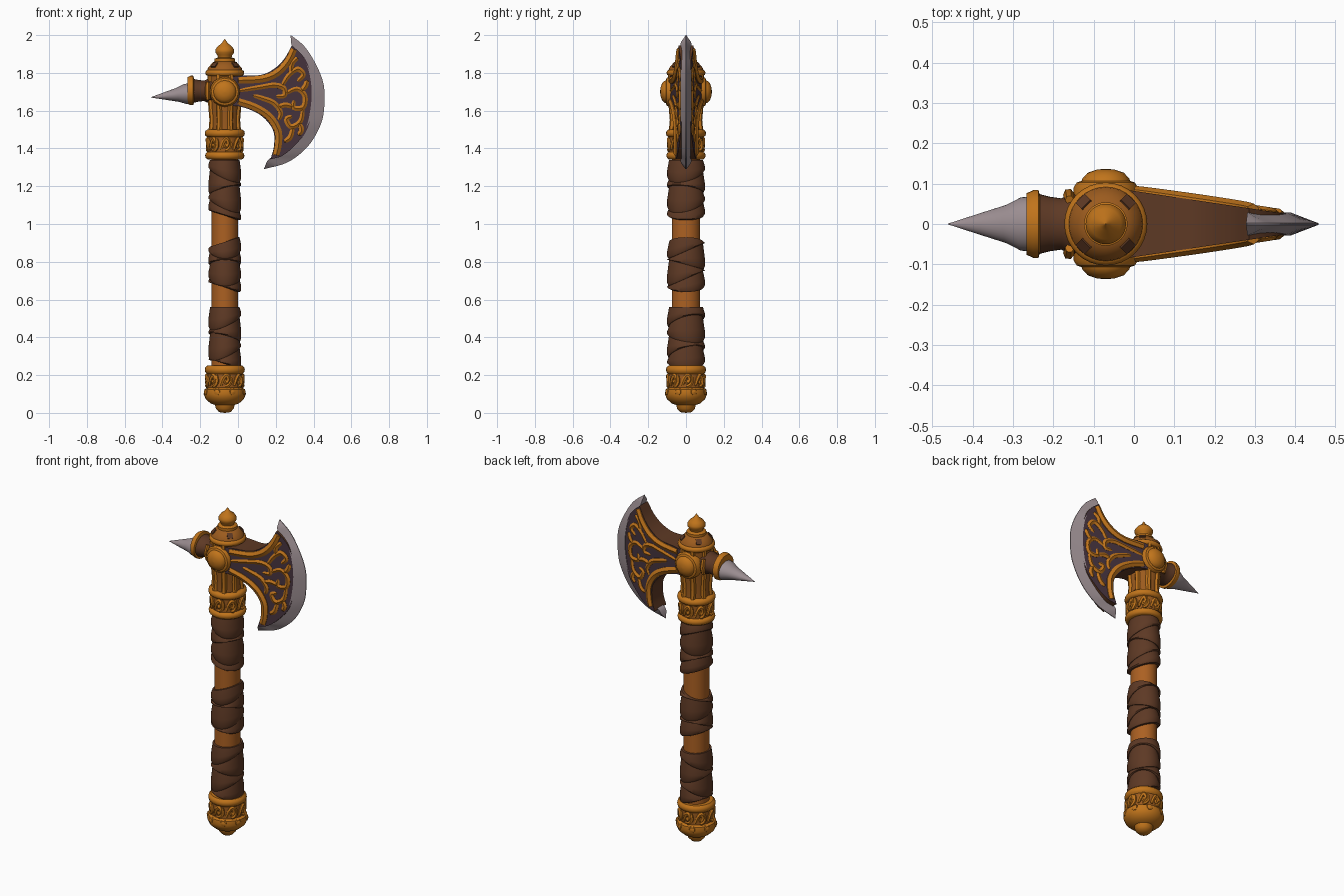
import bpy, bmesh, math
from mathutils import Vector

if "Cube" in bpy.data.objects:
    bpy.data.objects.remove(bpy.data.objects["Cube"])

AX = -0.07  # x of the shaft axis


def mat(name, r, g, b):
    m = bpy.data.materials.new(name)
    m.diffuse_color = (r, g, b, 1)
    m.use_nodes = True
    m.node_tree.nodes["Principled BSDF"].inputs["Base Color"].default_value = m.diffuse_color
    return m


GOLD = mat("gold", 0.53, 0.175, 0.011)
BRONZE = mat("dark_bronze", 0.33, 0.105, 0.013)
WOOD = mat("handle_wood", 0.41, 0.118, 0.016)
LEATHER = mat("leather", 0.111, 0.041, 0.018)
STEEL = mat("steel", 0.33, 0.27, 0.285)
PANEL = mat("dark_panel", 0.063, 0.035, 0.049)


def finish(name, bm, mats, angle=40):
    bmesh.ops.recalc_face_normals(bm, faces=bm.faces)
    me = bpy.data.meshes.new(name)
    bm.to_mesh(me)
    bm.free()
    ob = bpy.data.objects.new(name, me)
    bpy.context.collection.objects.link(ob)
    for m in mats:
        me.materials.append(m)
    bpy.ops.object.select_all(action='DESELECT')
    ob.select_set(True)
    bpy.context.view_layer.objects.active = ob
    bpy.ops.object.shade_smooth_by_angle(angle=math.radians(angle))
    return ob


def smooth(pts, n=6):
    """Catmull-Rom resampling of a point list."""
    p = [Vector(q) for q in pts]
    p = [2 * p[0] - p[1]] + p + [2 * p[-1] - p[-2]]
    out = []
    for i in range(1, len(p) - 2):
        a, b, c, d = p[i - 1:i + 3]
        for k in range(n):
            t = k / n
            out.append(0.5 * (2 * b + (c - a) * t + (2 * a - 5 * b + 4 * c - d) * t * t
                              + (3 * b - a - 3 * c + d) * t ** 3))
    return out + [p[-2]]


def lathe(name, prof, m, centre=(AX, 0, 0), direction=(0, 0, 1), scale=(1, 1, 1),
          segs=32, shear=None):
    """Spin (radius, height) pairs; shear(angle, height) may move the heights."""
    bm = bmesh.new()
    q = Vector((0, 0, 1)).rotation_difference(Vector(direction))
    rings = []
    for r, h in prof:
        ring = []
        for i in range(segs):
            a = 2 * math.pi * i / segs
            z = shear(a, h) if shear else h
            v = q @ Vector((r * math.cos(a), r * math.sin(a), z))
            ring.append(bm.verts.new(Vector(centre) + v * Vector(scale)))
        rings.append(ring)
    for a, b in zip(rings, rings[1:]):
        for i in range(segs):
            j = (i + 1) % segs
            bm.faces.new((a[i], a[j], b[j], b[i]))
    bm.faces.new(rings[0])
    bm.faces.new(rings[-1])
    return finish(name, bm, [m])


def tubes(name, paths, m, depth, taper=0.45):
    """Round strands along 3D paths, thinner at their ends."""
    cu = bpy.data.curves.new(name, 'CURVE')
    cu.dimensions = '3D'
    cu.bevel_depth, cu.bevel_resolution, cu.use_fill_caps = depth, 1, True
    for path in paths:
        sp = cu.splines.new('POLY')
        sp.points.add(len(path) - 1)
        for i, p in enumerate(path):
            t = i / (len(path) - 1)
            sp.points[i].co = (*p, 1)
            sp.points[i].radius = taper + (1 - taper) * math.sin(math.pi * t) ** 0.5 if 0 < t < 1 else taper
    ob = bpy.data.objects.new(name, cu)
    bpy.context.collection.objects.link(ob)
    cu.materials.append(m)
    bpy.ops.object.select_all(action='DESELECT')
    ob.select_set(True)
    bpy.context.view_layer.objects.active = ob
    bpy.ops.object.convert(target='MESH')
    bpy.ops.object.shade_smooth_by_angle(angle=math.radians(50))


# Shaft
lathe("shaft", [(0.07, 0.2), (0.07, 1.4)], WOOD, scale=(1, 1.07, 1))

# Three leather wraps with slanted ends, each of four overlapping tilted strips
for n, (z0, z1) in enumerate([(0.235, 0.56), (0.64, 0.93), (1.02, 1.34)]):

    def slanted(k, a, z0=z0, z1=z1, n=n):
        slant = 0.025 * (1 - math.cos(a))
        if k == 0:
            return z0 + slant
        if k == 4:
            return z1 - (slant if n == 1 else 0)
        return z0 + (z1 - z0) * k / 4 + (0.04 if k % 2 else -0.025) * math.cos(a - 0.6 - n)

    for k in range(4):
        # heights run 0..1 between this strip's lower and upper slanted edges
        lathe(f"wrap_strip_{n}_{k}", [(0.068, 0), (0.081, 0.0), (0.0865, 0.12), (0.0865, 0.45), (0.078, 1.0), (0.068, 1.0)],
              LEATHER, scale=(1, 1.15, 1), segs=40,
              shear=lambda a, h, k=k: slanted(k, a) * (1 - h) + slanted(k + 1, a) * h)

# Pommel and its rings
lathe("pommel", [(0.001, 0), (0.03, 0.004), (0.047, 0.022), (0.052, 0.042), (0.075, 0.05), (0.1, 0.072),
                 (0.112, 0.1), (0.107, 0.125), (0.09, 0.135)], GOLD)
lathe("pommel_band", [(0.093, 0.12), (0.093, 0.225)], BRONZE)
RING = [(0.9, -1), (1, -0.6), (1.03, 0), (1, 0.6), (0.9, 1)]


def ring(name, z, r, h):
    lathe(name, [(0.06, z - h)] + [(r * a, z + h * b) for a, b in RING] + [(0.06, z + h)], GOLD)


ring("pommel_top_ring", 0.228, 0.103, 0.022)
ring("collar_lower_ring", 1.362, 0.101, 0.02)
ring("collar_upper_ring", 1.48, 0.103, 0.02)
ring("cap_ring", 1.80, 0.1, 0.017)
lathe("collar_band", [(0.086, 1.345), (0.086, 1.5)], BRONZE, scale=(1, 1.05, 1))


# Raised curls around the two bands
def band_curls(name, zc, r, h):
    curl = smooth([(-0.3, -0.7), (-0.1, 0.3), (0.12, 0.75), (0.27, 0.2), (0.12, -0.3), (0.03, 0.1)], 4)
    stem = smooth([(0.05, -0.8), (0.25, -0.65), (0.42, -0.1), (0.38, 0.8)], 3)
    paths = []
    for k in range(8):
        for s in (curl, stem):
            paths.append([(AX + r * math.cos(a), r * math.sin(a), zc + h * v)
                          for a, v in [((k + u) * math.pi / 4, v) for u, v in s]])
    tubes(name, paths, GOLD, 0.012, 0.6)


band_curls("pommel_curls", 0.17, 0.094, 0.038)
band_curls("collar_curls", 1.42, 0.09, 0.04)
# Beads on the pommel shoulder
for k in range(8):
    a = (k + 0.5) * math.pi / 4
    d = (math.cos(a), math.sin(a), 0)
    lathe(f"pommel_bead_{k}", [(0.022, 0), (0.016, 0.012), (0.001, 0.017)], GOLD,
          (AX + 0.1 * d[0], 0.1 * d[1], 0.11), d, segs=8)

# Head socket with vertical ribs
lathe("head_socket", [(0.076, 1.49), (0.074, 1.56), (0.08, 1.62), (0.085, 1.7), (0.085, 1.8)],
      BRONZE, scale=(1, 1.07, 1))
ribs = []
for k in range(8):
    a = (k + 0.5) * math.pi / 4
    ribs.append([(AX + r * math.cos(a), 1.07 * r * math.sin(a), z)
                 for r, z in [(0.078, 1.49), (0.071, 1.55), (0.076, 1.61), (0.082, 1.68), (0.082, 1.79)]])
tubes("socket_ribs", ribs, GOLD, 0.016, 0.9)

# Tiered cap with dark windows, and pointed finial
lathe("cap", [(0.094, 1.805), (0.09, 1.825), (0.062, 1.858), (0.04, 1.862)], BRONZE)
lathe("finial", [(0.054, 1.855), (0.054, 1.875), (0.036, 1.882), (0.04, 1.895), (0.05, 1.908),
                 (0.05, 1.922), (0.038, 1.94), (0.016, 1.957), (0.001, 1.98)], GOLD)
for k in range(4):
    a = (k + 0.5) * math.pi / 2
    d = Vector((math.cos(a), math.sin(a), 0.9)).normalized()
    lathe(f"cap_window_{k}", [(0.022, -0.004), (0.022, 0.004)], LEATHER,
          (AX + 0.077 * math.cos(a), 0.077 * math.sin(a), 1.842), d, segs=4)

# Round medallions on both faces
for s, n in ((-1, "front"), (1, "back")):
    lathe(f"medallion_{n}", [(0.08, 0.06), (0.08, 0.09), (0.072, 0.103), (0.06, 0.107), (0.058, 0.113),
                             (0.045, 0.127), (0.022, 0.135), (0.001, 0.137)], GOLD,
          (AX, 0, 1.70), (0, s, 0), segs=16)

# Rear neck with trim, ring and spike
lathe("rear_neck", [(0.075, 0.0), (0.07, 0.09), (0.06, 0.11), (0.064, 0.14), (0.072, 0.172)], LEATHER,
      (AX, 0, 1.705), (-1, 0, 0), (1, 1.06, 0.9))
tubes("rear_neck_trim", [[(AX - 0.09, s * 0.06, 1.66), (AX - 0.092, s * 0.074, 1.705),
                          (AX - 0.09, s * 0.06, 1.75)] for s in (-1, 1)], GOLD, 0.014, 0.8)
lathe("spike_ring", [(0.07, 0.163), (0.084, 0.167), (0.084, 0.18), (0.076, 0.197), (0.06, 0.197)], GOLD,
      (AX, 0, 1.707), (-1, 0, 0), (1, 1, 0.93))
lathe("spike", [(0.068, 0.19), (0.066, 0.212), (0.047, 0.25), (0.028, 0.31), (0.001, 0.394)], STEEL,
      (AX, 0, 1.708), (-1, 0, -0.12), (1, 1, 0.8))


# Wedge-shaped blade body: half thickness falls linearly with x
def half(x):
    return 0.082 - 0.15 * x


top = smooth([(-0.04, 1.78), (0.02, 1.785), (0.125, 1.79), (0.193, 1.823), (0.246, 1.876), (0.285, 1.945)])
inner = smooth([(0.285, 1.945), (0.33, 1.905), (0.368, 1.85), (0.395, 1.743), (0.395, 1.637),
                (0.368, 1.505), (0.305, 1.42), (0.236, 1.362), (0.172, 1.342)])
low = smooth([(0.172, 1.342), (0.19, 1.41), (0.188, 1.49), (0.146, 1.553), (0.087, 1.595),
              (0.01, 1.622), (-0.04, 1.625)])
outline = top[:-1] + inner[:-1] + low
bm = bmesh.new()
sides = [[bm.verts.new((p.x, s * half(p.x), p.y)) for p in outline] for s in (-1, 1)]
for ring_v in sides:
    bm.faces.new(ring_v).material_index = 1
for i in range(len(outline)):
    j = (i + 1) % len(outline)
    bm.faces.new((sides[0][i], sides[0][j], sides[1][j], sides[1][i]))
bm.normal_update()
bmesh.ops.triangulate(bm, faces=[f for f in bm.faces if len(f.verts) > 4])
finish("blade_body", bm, [LEATHER, PANEL])

# Steel cutting edge: strip from the thick inner arc to the sharp outer arc
arc_in = smooth([(0.278, 1.995), (0.29, 1.935), (0.36, 1.85), (0.387, 1.743), (0.387, 1.637), (0.36, 1.51),
                 (0.298, 1.425), (0.232, 1.366), (0.165, 1.345), (0.137, 1.292)])
arc_out = smooth([(0.28, 2.0), (0.352, 1.94), (0.41, 1.85), (0.448, 1.76), (0.458, 1.68), (0.448, 1.558),
                  (0.40, 1.452), (0.337, 1.378), (0.252, 1.322), (0.135, 1.29)])
bm = bmesh.new()
rows = []
for i, (a, b) in enumerate(zip(arc_in, arc_out)):
    t = 0.004 + 0.024 * min(1, 5 * math.sin(math.pi * i / (len(arc_in) - 1)))
    rows.append([bm.verts.new(c) for c in ((a.x, -t, a.y), (b.x, -0.002, b.y), (b.x, 0.002, b.y), (a.x, t, a.y))])
for a, b in zip(rows, rows[1:]):
    for k in range(4):
        bm.faces.new((a[k], a[(k + 1) % 4], b[(k + 1) % 4], b[k]))
bm.faces.new(rows[0])
bm.faces.new(rows[-1])
finish("cutting_edge", bm, [STEEL], 30)

# Gold rims and scrollwork on both blade faces
rims = [[(0.0, 1.76), (0.125, 1.768), (0.205, 1.80), (0.262, 1.86), (0.295, 1.925)],
        [(0.0, 1.65), (0.09, 1.618), (0.165, 1.568), (0.21, 1.495), (0.212, 1.42), (0.2, 1.365)]]
scrolls = [
    [(0.0, 1.705), (0.12, 1.725), (0.19, 1.735), (0.24, 1.72), (0.245, 1.68), (0.2, 1.675)],
    [(0.08, 1.68), (0.13, 1.665), (0.19, 1.64), (0.225, 1.59), (0.215, 1.55)],
    [(0.23, 1.73), (0.27, 1.79), (0.315, 1.82), (0.345, 1.79), (0.315, 1.755)],
    [(0.25, 1.69), (0.31, 1.715), (0.352, 1.68), (0.345, 1.62), (0.295, 1.615), (0.295, 1.655)],
    [(0.345, 1.62), (0.33, 1.545), (0.28, 1.515), (0.255, 1.555), (0.285, 1.57)],
    [(0.29, 1.51), (0.275, 1.46), (0.245, 1.435)],
    [(0.28, 1.80), (0.285, 1.85), (0.315, 1.88)],
    [(0.21, 1.62), (0.25, 1.63), (0.29, 1.62)],
    [(0.32, 1.54), (0.335, 1.50), (0.32, 1.47)],
    [(0.33, 1.70), (0.355, 1.73), (0.365, 1.76)]]


def on_face(paths):
    return [[(p.x, s * (half(p.x) - 0.006), p.y) for p in smooth(q, 5)] for q in paths for s in (-1, 1)]


tubes("blade_rims", on_face(rims), GOLD, 0.022, 0.85)
tubes("blade_scrolls", on_face(scrolls), GOLD, 0.016, 0.55)
